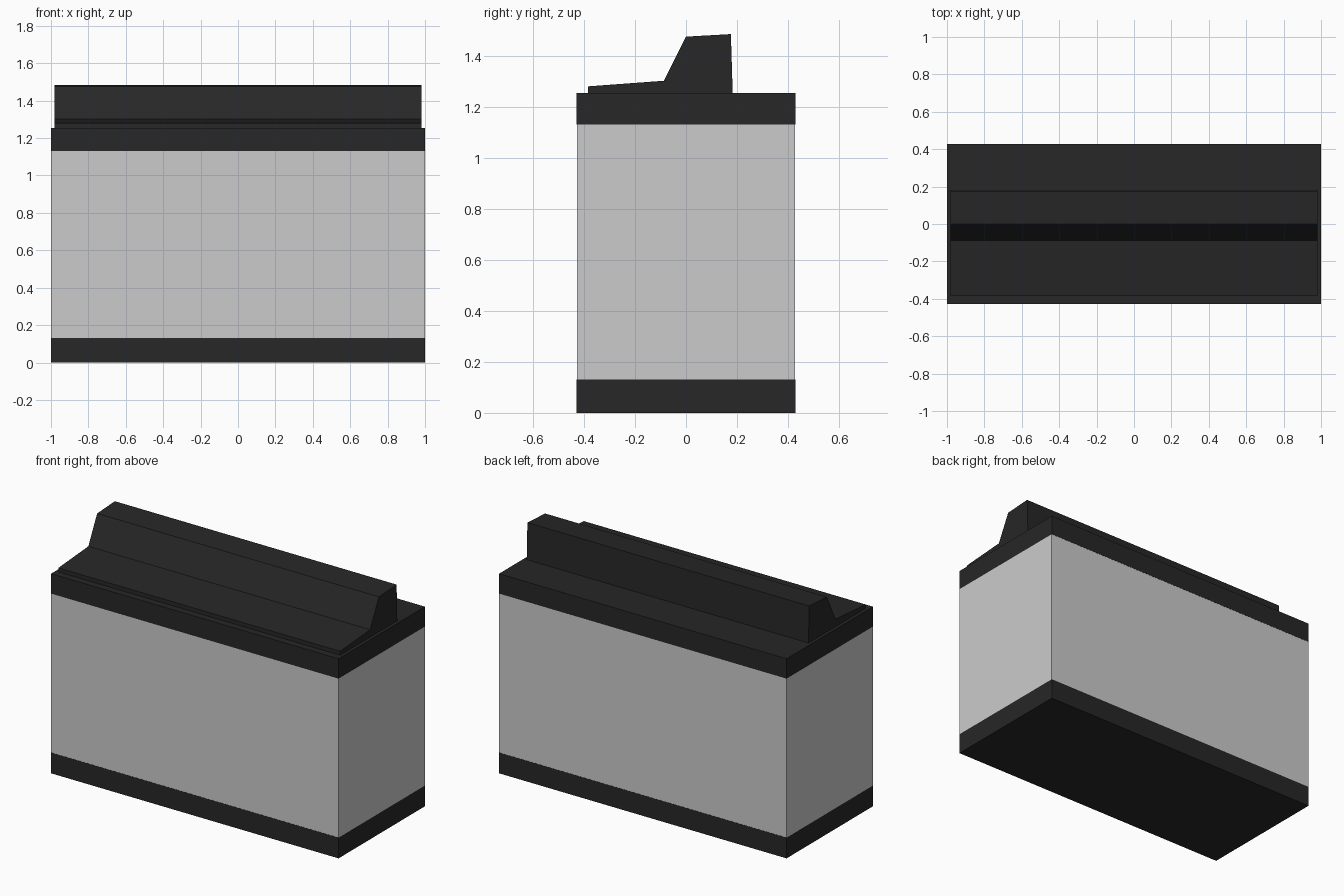
import bpy
import bmesh

if "Cube" in bpy.data.objects:
    bpy.data.objects.remove(bpy.data.objects["Cube"])

black = bpy.data.materials.new("black_trim")
black.diffuse_color = (0.02, 0.02, 0.02, 1)
black.use_nodes = True
black.node_tree.nodes["Principled BSDF"].inputs["Base Color"].default_value = black.diffuse_color


def extrude_x(name, profile, half_width, material=None):
    """Solid made by sweeping a (y, z) profile along x."""
    bm = bmesh.new()
    face = bm.faces.new([bm.verts.new((-half_width, y, z)) for y, z in profile])
    swept = bmesh.ops.extrude_face_region(bm, geom=[face])["geom"]
    verts = [v for v in swept if isinstance(v, bmesh.types.BMVert)]
    bmesh.ops.translate(bm, verts=verts, vec=(2 * half_width, 0, 0))
    bmesh.ops.recalc_face_normals(bm, faces=bm.faces)
    mesh = bpy.data.meshes.new(name)
    bm.to_mesh(mesh)
    bm.free()
    obj = bpy.data.objects.new(name, mesh)
    bpy.context.collection.objects.link(obj)
    if material:
        mesh.materials.append(material)
    return obj


def slab(name, depth, z0, z1, material=None):
    d = depth / 2
    return extrude_x(name, [(-d, z0), (d, z0), (d, z1), (-d, z1)], 1.0, material)


# Plinth, grey cabinet and worktop
slab("base_plinth", 0.858, 0.0, 0.13, black)
slab("cabinet_body", 0.856, 0.13, 1.13)
slab("worktop", 0.858, 1.13, 1.255, black)

# Sloped console with raised back panel
extrude_x("console", [(-0.385, 1.255), (-0.385, 1.28), (-0.087, 1.302),
                      (0.0, 1.475), (0.176, 1.485), (0.183, 1.255)],
          0.98, black)
